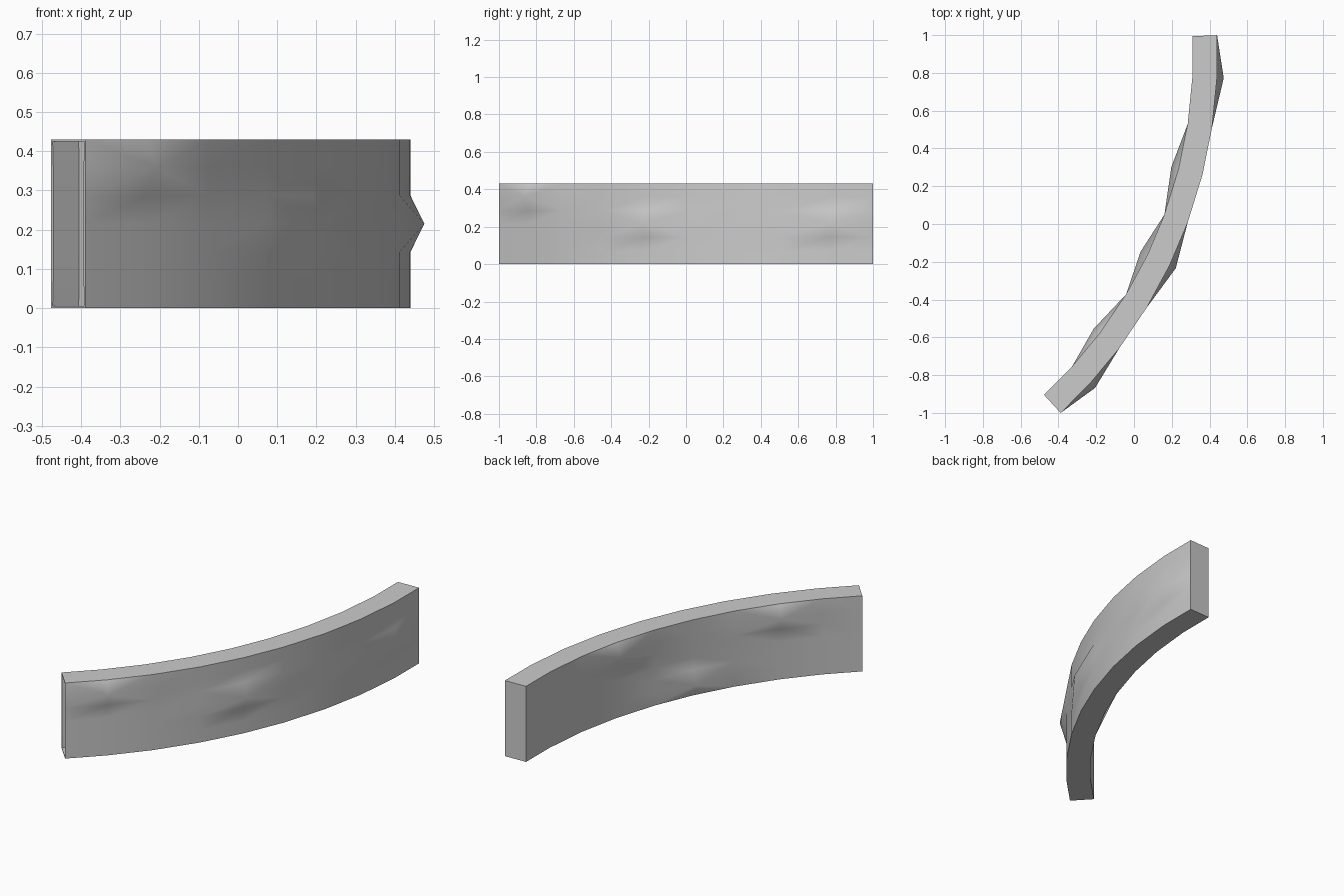
import bpy, bmesh
from math import cos, sin, radians

if "Cube" in bpy.data.objects:
    bpy.data.objects.remove(bpy.data.objects["Cube"])

CX, CY = -2.138, 0.896          # centre of the wall's arc
R_OUT, R_IN, H, ROWS = 2.58, 2.45, 0.43, 6
ANGLES = [-47.3, -42.4, -37.0, -31.2, -25.6, -20.2, -14.3, -8.6, -2.7, 2.3]
COLS = len(ANGLES) - 1

# Raised stones: peak (column, row) on each side
OUT_PEAKS = {(1, 5), (4, 3), (8, 3)}
IN_PEAKS = {(2, 5), (4, 1), (6, 5)}

bm = bmesh.new()


def sheet(radius, peaks, bulge):
    """Grid of vertices on one curved side, with the stone centres pulled out."""
    grid = []
    for i, a in enumerate(ANGLES):
        col = []
        for j in range(ROWS + 1):
            r = radius + (bulge if (i, j) in peaks else 0)
            col.append(bm.verts.new((CX + r * cos(radians(a)),
                                     CY + r * sin(radians(a)), H * j / ROWS)))
        grid.append(col)
    for i in range(COLS):
        for j in range(ROWS):
            keys = [(i, j), (i + 1, j), (i + 1, j + 1), (i, j + 1)]
            hit = [n for n, k in enumerate(keys) if k in peaks]
            if hit:
                # fan from the peak so each stone is a low pyramid
                keys = keys[hit[0]:] + keys[:hit[0]]
            v = [grid[a][b] for a, b in keys]
            if hit:
                bm.faces.new(v[:3])
                bm.faces.new((v[0], v[2], v[3]))
            else:
                bm.faces.new(v)
    return grid


outer = sheet(R_OUT, OUT_PEAKS, 0.036)
inner = sheet(R_IN, IN_PEAKS, -0.04)

# Top and bottom strips
for j in (0, ROWS):
    for i in range(COLS):
        bm.faces.new((outer[i][j], outer[i + 1][j], inner[i + 1][j], inner[i][j]))

# End caps
bm.faces.new(outer[-1] + inner[-1][::-1])
cap = bm.faces.new(outer[0] + inner[0][::-1])
bmesh.ops.recalc_face_normals(bm, faces=bm.faces[:])

# Recess in the front end cap
bmesh.ops.inset_individual(bm, faces=[cap], thickness=0.008, depth=0)
bmesh.ops.inset_individual(bm, faces=[cap], thickness=0, depth=-0.09)

mesh = bpy.data.meshes.new("curved_wall")
bm.to_mesh(mesh)
bm.free()
wall = bpy.data.objects.new("curved_wall", mesh)
bpy.context.collection.objects.link(wall)

bpy.context.view_layer.objects.active = wall
wall.select_set(True)
bpy.ops.object.shade_smooth_by_angle(angle=radians(60))
